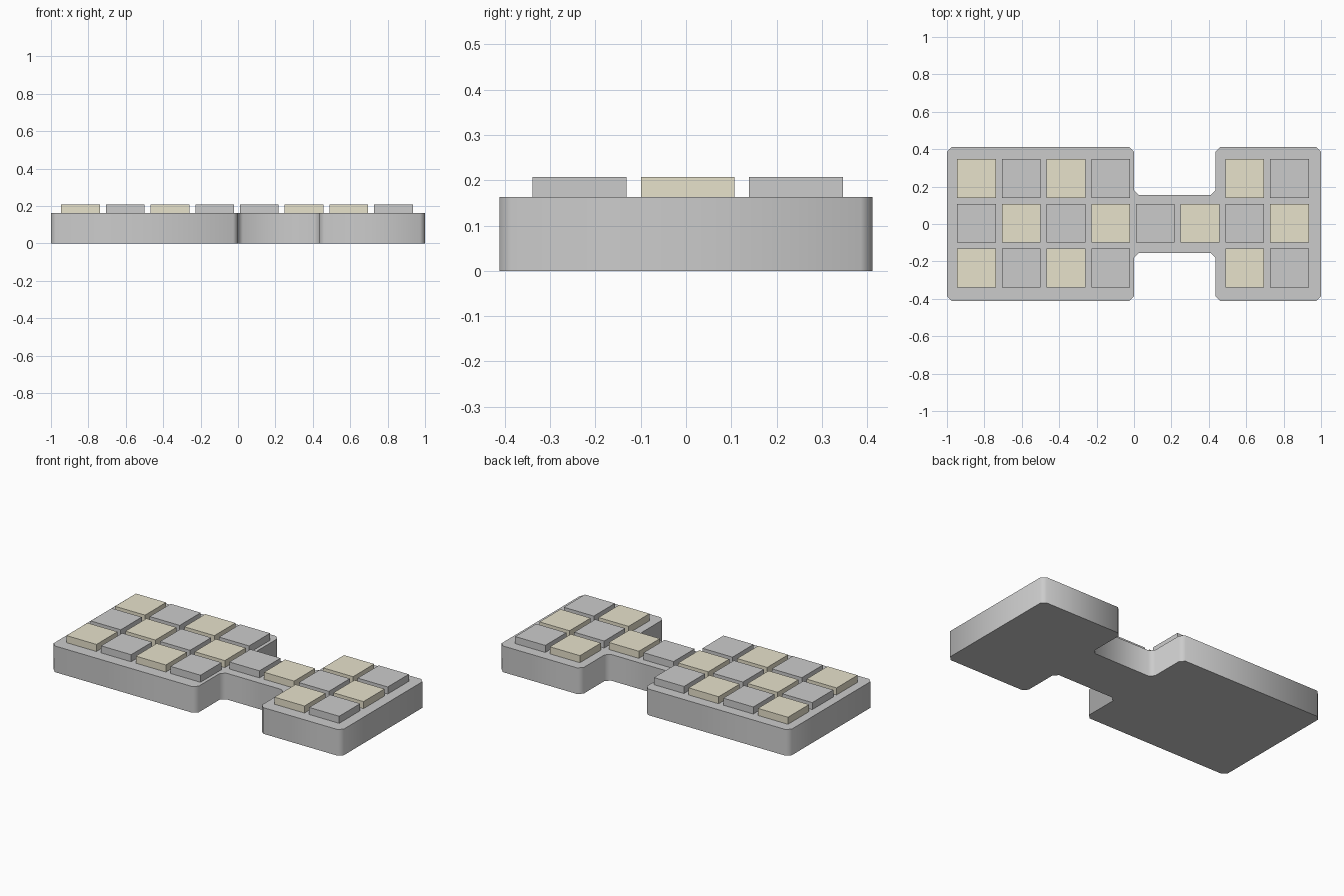
import bpy, bmesh, math

if "Cube" in bpy.data.objects:
    bpy.data.objects.remove(bpy.data.objects["Cube"])

BOARD_TOP = 0.163
TILE_TOP = 0.207
PITCH = 0.239
TILE = 0.207
C = 0.026  # corner chamfer

cream = bpy.data.materials.new("cream")
cream.diffuse_color = (0.8, 0.76, 0.6, 1)
cream.use_nodes = True
cream.node_tree.nodes["Principled BSDF"].inputs["Base Color"].default_value = cream.diffuse_color


def prism(name, outline, z0, z1):
    """Extrude a flat outline (counter-clockwise) from z0 to z1."""
    bm = bmesh.new()
    face = bm.faces.new([bm.verts.new((x, y, z0)) for x, y in outline])
    top = bmesh.ops.extrude_face_region(bm, geom=[face])["geom"]
    bmesh.ops.translate(bm, vec=(0, 0, z1 - z0),
                        verts=[v for v in top if isinstance(v, bmesh.types.BMVert)])
    bmesh.ops.recalc_face_normals(bm, faces=bm.faces)
    mesh = bpy.data.meshes.new(name)
    bm.to_mesh(mesh)
    bm.free()
    obj = bpy.data.objects.new(name, mesh)
    bpy.context.collection.objects.link(obj)
    return obj


# Board: wide block, narrow bridge, small block; front half mirrored to the back
W, B, L, R = 0.412, 0.155, 0.0, 0.435
half = [(-1, -W + C), (-1 + C, -W), (L - C, -W), (L, -W + C),
        (L, -B - C), (L + C, -B), (R - C, -B), (R, -B - C),
        (R, -W + C), (R + C, -W), (1 - C, -W), (1, -W + C)]
board = prism("board", half + [(x, -y) for x, y in reversed(half)], 0, BOARD_TOP)
bpy.context.view_layer.objects.active = board
board.select_set(True)
bpy.ops.object.shade_smooth_by_angle(angle=math.radians(60))

# Tiles: checkered 8 x 3 grid, the bridge has only the middle row
h = TILE / 2
for col in range(8):
    for row in range(3):
        if col in (4, 5) and row != 1:
            continue
        x = -0.842 + col * PITCH
        y = 0.004 + (row - 1) * PITCH
        tile = prism(f"tile_{col}_{row}",
                     [(x - h, y - h), (x + h, y - h), (x + h, y + h), (x - h, y + h)],
                     BOARD_TOP, TILE_TOP)
        if (col + row) % 2 == 0:
            tile.data.materials.append(cream)
